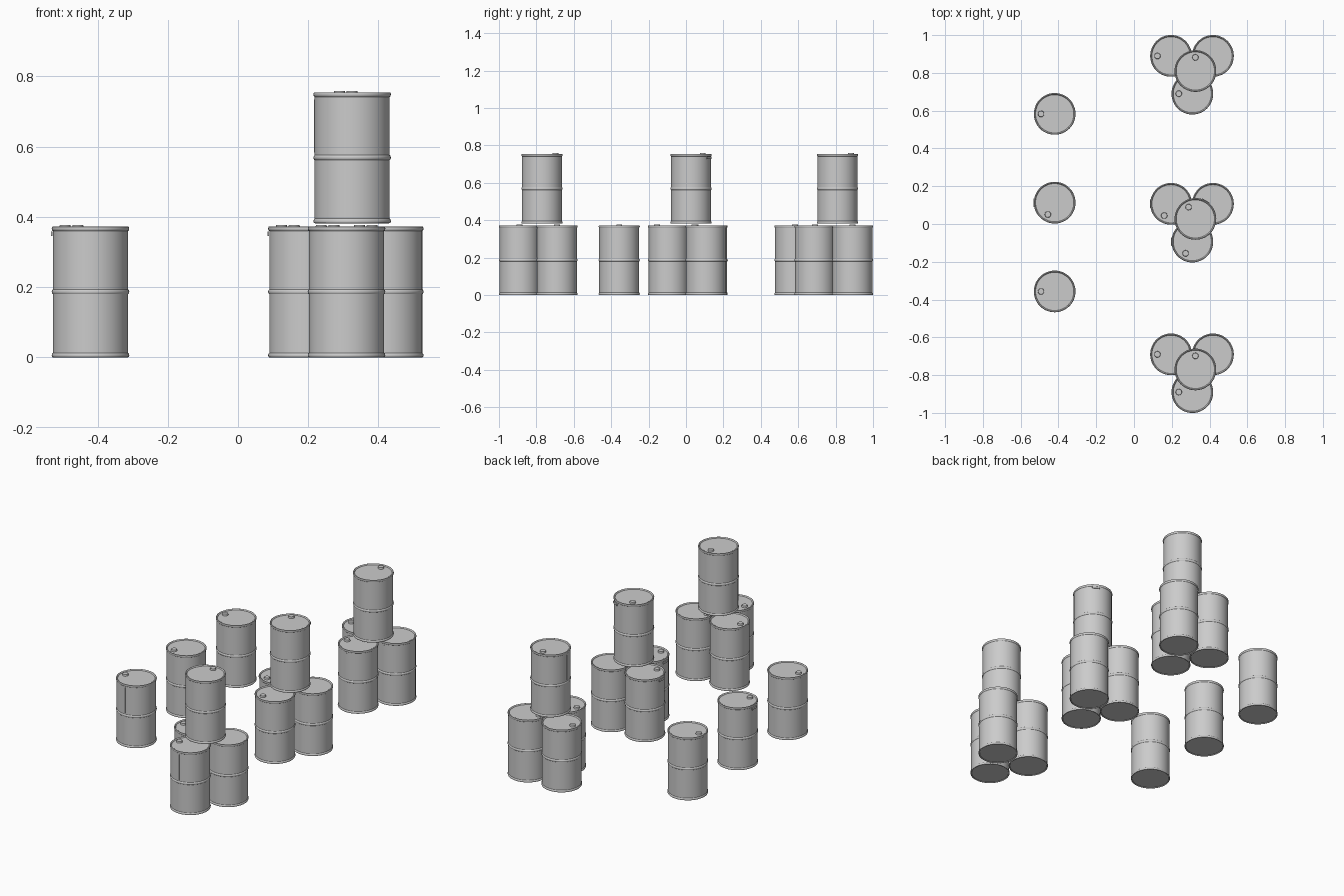
import bpy, bmesh
from math import cos, sin, pi, radians
from mathutils import Matrix, Vector

if "Cube" in bpy.data.objects:
    bpy.data.objects.remove(bpy.data.objects["Cube"])

SEG = 48
# half profile (radius, height) of the drum, bottom centre to lid centre
PROFILE = [(0, 0.004), (0.103, 0.004), (0.105, 0.0), (0.109, 0.001), (0.1105, 0.006),
           (0.109, 0.011), (0.107, 0.013),
           (0.107, 0.180), (0.109, 0.182), (0.1105, 0.187), (0.109, 0.192), (0.107, 0.194),
           (0.107, 0.360), (0.109, 0.362), (0.1105, 0.367), (0.109, 0.372), (0.106, 0.373),
           (0.1025, 0.371), (0.101, 0.367), (0, 0.367)]


def lathe(bm, profile):
    rings = []
    for r, z in profile:
        if r == 0:
            rings.append([bm.verts.new((0, 0, z))])
        else:
            rings.append([bm.verts.new((r * cos(2 * pi * i / SEG), r * sin(2 * pi * i / SEG), z))
                          for i in range(SEG)])
    for a, b in zip(rings, rings[1:]):
        for i in range(SEG):
            j = (i + 1) % SEG
            if len(a) == 1:
                bm.faces.new((a[0], b[j], b[i]))
            elif len(b) == 1:
                bm.faces.new((a[i], a[j], b[0]))
            else:
                bm.faces.new((a[i], a[j], b[j], b[i]))


def box(bm, centre, size, angle=0):
    m = Matrix.Rotation(angle, 4, 'Z') @ Matrix.Translation(centre) @ Matrix.Diagonal((*size, 1))
    bmesh.ops.create_cube(bm, size=1, matrix=m)


def plug(bm, angle, dist, r):
    top = Vector((dist * cos(angle), dist * sin(angle), 0.3715))
    bmesh.ops.create_cone(bm, cap_ends=True, segments=16, radius1=r, radius2=r * 0.9,
                          depth=0.011, matrix=Matrix.Translation(top))


def drum_mesh(name, clamp):
    bm = bmesh.new()
    lathe(bm, PROFILE)
    # side seam
    box(bm, (0.1072, 0, 0.277), (0.002, 0.004, 0.15), radians(90))
    # filler plug in the lid
    plug(bm, radians(60) if clamp else 0, 0.072, 0.017)
    if clamp:
        # clamp lever on the rim
        box(bm, (0.110, 0, 0.352), (0.005, 0.045, 0.012))
    bmesh.ops.recalc_face_normals(bm, faces=bm.faces)
    me = bpy.data.meshes.new(name)
    bm.to_mesh(me)
    bm.free()
    me.shade_smooth()
    me.set_sharp_from_angle(angle=radians(40))
    return me


plain = drum_mesh("plain_drum", False)
clamped = drum_mesh("clamped_drum", True)


def place(name, mesh, x, y, z=0, turn=180):
    ob = bpy.data.objects.new(name, mesh)
    ob.location = (x, y, z)
    ob.rotation_euler.z = radians(turn)
    bpy.context.collection.objects.link(ob)


# three single drums; the middle one has a clamp
for i, y in enumerate((-0.357, 0.113, 0.583)):
    place(f"single_drum_{i}", clamped if i == 1 else plain, -0.42, y)

# three stacks: three drums below, one on top; the middle stack has clamps
for i, y in enumerate((-0.69, 0.107, 0.89)):
    mesh = clamped if i == 1 else plain
    place(f"stack_{i}_left_drum", mesh, 0.196, y)
    place(f"stack_{i}_right_drum", mesh, 0.418, y)
    place(f"stack_{i}_front_drum", mesh, 0.309, y - 0.2)
    place(f"stack_{i}_top_drum", mesh, 0.325, y - 0.08, 0.382, 60 if i == 1 else 90)
